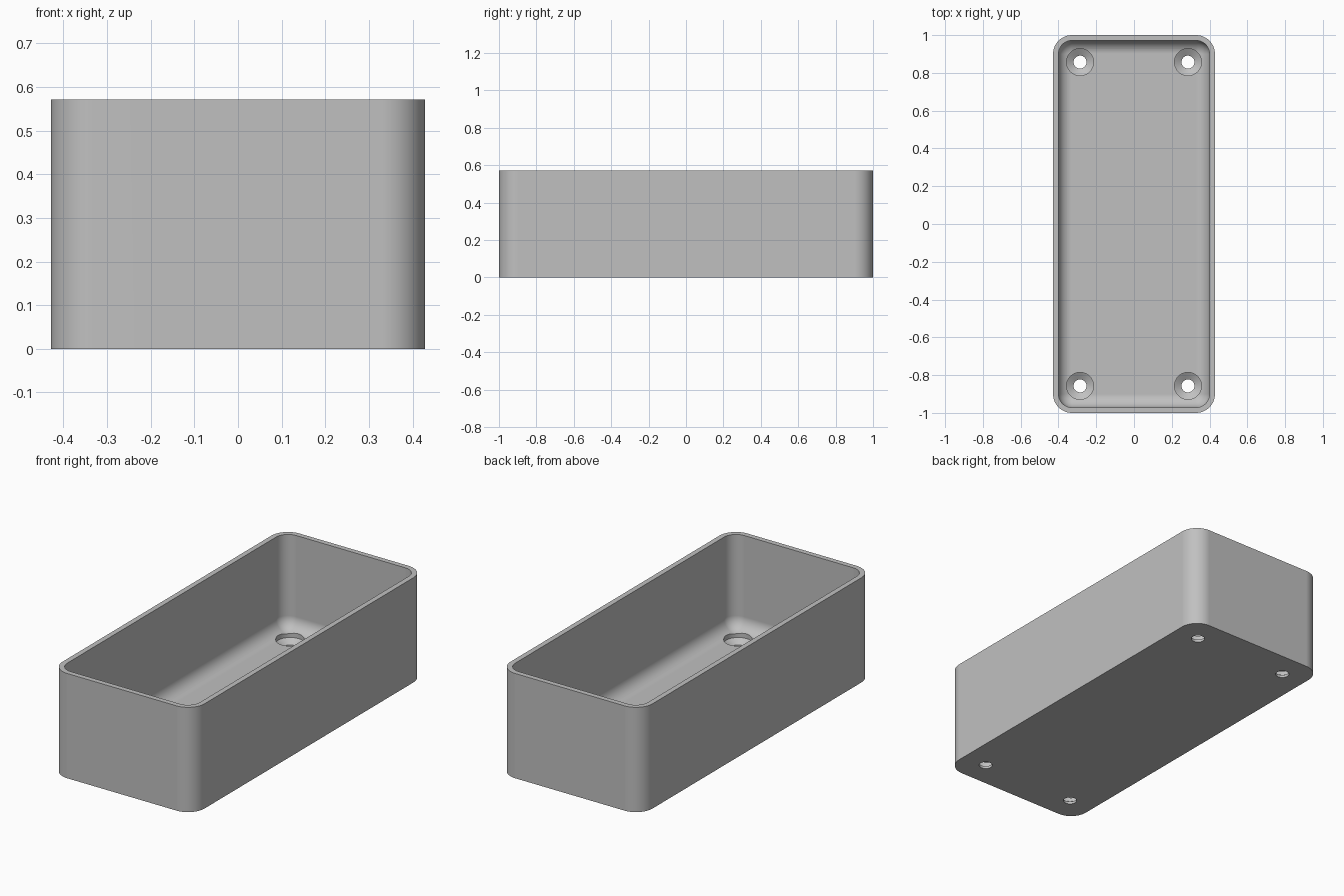
import bpy, bmesh, math

default = bpy.data.objects.get("Cube")
if default:
    bpy.data.objects.remove(default, do_unlink=True)

MM = 2 / 70                       # one design unit
HALF_X, HALF_Y, HEIGHT = 15 * MM, 35 * MM, 20 * MM
WALL, FLOOR, CORNER = MM, 2 * MM, 3.5 * MM
FILLET = CORNER - WALL
STEPS = 12

grey = bpy.data.materials.new("plain grey")
grey.use_nodes = True
colour = (0.53, 0.53, 0.53, 1)
grey.diffuse_color = colour
grey.node_tree.nodes["Principled BSDF"].inputs["Base Color"].default_value = colour


def rounded_ring(bm, radius, z):
    """Rounded rectangle whose corner arcs share the outer corner centres."""
    cx, cy = HALF_X - CORNER, HALF_Y - CORNER
    ring = []
    for quarter, (sx, sy) in enumerate([(1, 1), (-1, 1), (-1, -1), (1, -1)]):
        for i in range(STEPS + 1):
            a = (quarter + i / STEPS) * math.pi / 2
            ring.append(bm.verts.new((sx * cx + radius * math.cos(a),
                                      sy * cy + radius * math.sin(a), z)))
    return ring


def circle_ring(bm, x, y, radius, z, count=40):
    return [bm.verts.new((x + radius * math.cos(math.tau * i / count),
                          y + radius * math.sin(math.tau * i / count), z))
            for i in range(count)]


def loft(bm, rings):
    for a, b in zip(rings, rings[1:]):
        for i in range(len(a)):
            j = (i + 1) % len(a)
            bm.faces.new((a[i], a[j], b[j], b[i]))
    bm.faces.new(rings[0][::-1])
    bm.faces.new(rings[-1])


def finish(bm, name):
    bmesh.ops.remove_doubles(bm, verts=bm.verts, dist=1e-5)
    bmesh.ops.recalc_face_normals(bm, faces=bm.faces)
    mesh = bpy.data.meshes.new(name)
    bm.to_mesh(mesh)
    bm.free()
    mesh.materials.append(grey)
    obj = bpy.data.objects.new(name, mesh)
    bpy.context.collection.objects.link(obj)
    return obj


# Open tray: outer wall, flat rim, inner wall, floor fillet
bm = bmesh.new()
rings = [rounded_ring(bm, CORNER, 0), rounded_ring(bm, CORNER, HEIGHT),
         rounded_ring(bm, FILLET, HEIGHT)]
for i in range(STEPS + 1):
    a = i / STEPS * math.pi / 2
    rings.append(rounded_ring(bm, FILLET * math.cos(a),
                              FLOOR + FILLET * (1 - math.sin(a))))
loft(bm, rings)
tray = finish(bm, "tray")

# Countersunk screw holes near the four corners
bm = bmesh.new()
head, shaft = 2.5 * MM, 1.2 * MM
for sx in (-1, 1):
    for sy in (-1, 1):
        profile = [(shaft, -MM), (shaft, 0.5 * MM), (head, 1.3 * MM), (head, 4 * MM)]
        loft(bm, [circle_ring(bm, sx * 10 * MM, sy * 30 * MM, r, z) for r, z in profile])
cutter = finish(bm, "screw_hole_cutter")
cutter.hide_render = True

bpy.ops.object.select_all(action="DESELECT")
tray.select_set(True)
bpy.context.view_layer.objects.active = tray
cut = tray.modifiers.new("screw holes", "BOOLEAN")
cut.operation, cut.solver, cut.object = "DIFFERENCE", "EXACT", cutter
bpy.ops.object.modifier_apply(modifier=cut.name)
bpy.data.objects.remove(cutter, do_unlink=True)

# Smooth curved walls with crisp rim and hole edges
bpy.ops.object.shade_smooth_by_angle(angle=math.radians(30))
normals = tray.modifiers.new("flat face normals", "WEIGHTED_NORMAL")
normals.keep_sharp = True
